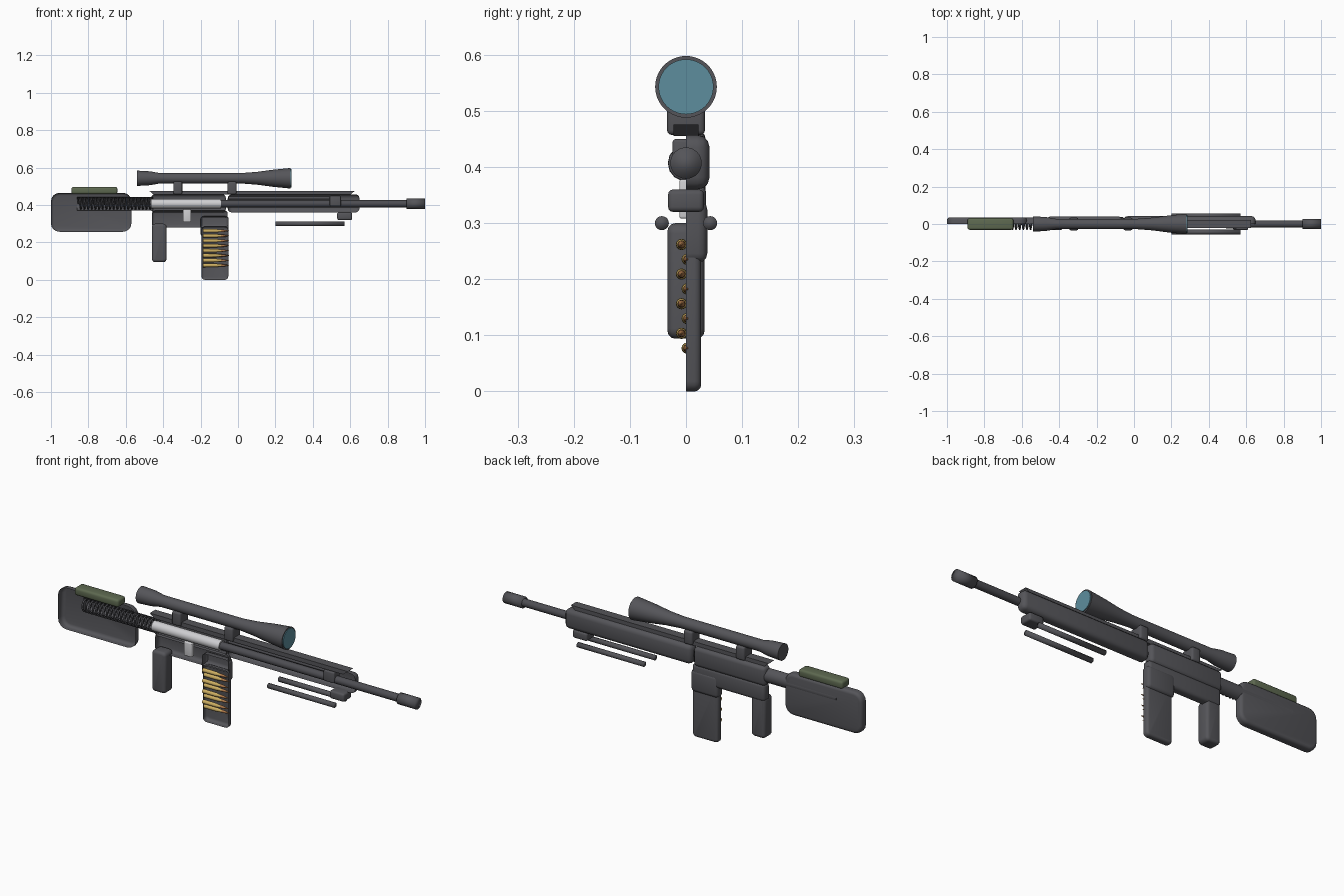
import bpy, bmesh
from math import sin, cos, pi, radians
from mathutils import Matrix

if "Cube" in bpy.data.objects:
    bpy.data.objects.remove(bpy.data.objects["Cube"], do_unlink=True)


def material(name, r, g, b):
    m = bpy.data.materials.new(name)
    m.use_nodes = True
    m.diffuse_color = (r, g, b, 1)
    m.node_tree.nodes["Principled BSDF"].inputs["Base Color"].default_value = (r, g, b, 1)
    return m


GUN = material("gunmetal", 0.09, 0.09, 0.1)
STEEL = material("dark steel", 0.075, 0.075, 0.085)
SILVER = material("bright steel", 0.62, 0.62, 0.64)
GREEN = material("olive pad", 0.11, 0.14, 0.08)
GLASS = material("blue glass", 0.11, 0.27, 0.34)
BRASS = material("brass", 0.6, 0.42, 0.12)
COPPER = material("copper", 0.42, 0.19, 0.07)


def finish(name, bm, mats, angle=40):
    me = bpy.data.meshes.new(name)
    bm.to_mesh(me)
    bm.free()
    ob = bpy.data.objects.new(name, me)
    bpy.context.collection.objects.link(ob)
    for m in mats:
        me.materials.append(m)
    bpy.ops.object.select_all(action='DESELECT')
    bpy.context.view_layer.objects.active = ob
    ob.select_set(True)
    bpy.ops.object.shade_smooth_by_angle(angle=radians(angle))
    return ob


def open_half(bm):
    """Keep only the half behind the section plane, as an open shell."""
    bmesh.ops.bisect_plane(bm, geom=bm.verts[:] + bm.edges[:] + bm.faces[:],
                           plane_co=(0, 0, 0), plane_no=(0, -1, 0), clear_outer=True)


def box(name, x, y, z, mat, bevel=0.01, corner=0, half=False):
    """Rounded box; corner rounds the side outline before the rims are bevelled."""
    bm = bmesh.new()
    bmesh.ops.create_cube(bm, size=1)
    size = [b - a for a, b in (x, y, z)]
    mid = [(a + b) / 2 for a, b in (x, y, z)]
    bmesh.ops.transform(bm, verts=bm.verts,
                        matrix=Matrix.Translation(mid) @ Matrix.Diagonal((*size, 1)))
    if corner:
        along_y = [e for e in bm.edges if abs(e.verts[0].co.y - e.verts[1].co.y) > 1e-4]
        bmesh.ops.bevel(bm, geom=along_y, offset=corner, segments=4, profile=0.5, affect='EDGES')
    sharp = [e for e in bm.edges if e.calc_face_angle(0) > 1]
    bmesh.ops.bevel(bm, geom=sharp, offset=bevel, segments=3, profile=0.5, affect='EDGES')
    if half:
        open_half(bm)
    return finish(name, bm, [mat])


def shell(name, x, depth, z, bevel, corner=0):
    return box(name, x, (-depth, depth), z, GUN, bevel, corner, half=True)


def lathe(name, profile, y, z, mats, sides=32, half=False, angle=40, split=None):
    """Revolve (x, radius) points about an axis along x, with end caps."""
    bm = bmesh.new()
    rings = [[bm.verts.new((px, y + r * cos(2 * pi * i / sides), z + r * sin(2 * pi * i / sides)))
              for i in range(sides)] for px, r in profile]
    for a, b in zip(rings, rings[1:]):
        for i in range(sides):
            j = (i + 1) % sides
            bm.faces.new((a[i], a[j], b[j], b[i]))
    bm.faces.new(rings[0])
    bm.faces.new(rings[-1])
    bmesh.ops.recalc_face_normals(bm, faces=bm.faces)
    if split is not None:
        for f in bm.faces:
            f.material_index = int(f.calc_center_median().x > split)
    if half:
        open_half(bm)
    return finish(name, bm, mats, angle)


AXIS = 0.407  # bore height

# Sectioned housings, open towards the front
shell("stock_shell", (-1, -0.57), 0.035, (0.257, 0.465), 0.015, 0.045)
shell("upper_receiver_shell", (-0.465, -0.065), 0.04, (0.36, 0.457), 0.018)
shell("lower_receiver_shell", (-0.46, -0.055), 0.036, (0.28, 0.37), 0.016)
shell("magazine_well_shell", (-0.2, -0.05), 0.038, (0.23, 0.34), 0.016)
shell("handguard_shell", (-0.055, 0.65), 0.042, (0.36, 0.457), 0.022)
shell("magazine_shell", (-0.195, -0.052), 0.027, (0, 0.285), 0.012, 0.018)
lathe("buffer_tube_shell", [(-0.86, 0.036), (-0.455, 0.036)], 0, AXIS, [GUN], half=True)

# Grip and cheek pad
box("grip", (-0.46, -0.382), (-0.033, 0.033), (0.094, 0.3), GUN, 0.014, 0.018)
box("cheek_pad", (-0.89, -0.645), (-0.031, 0.031), (0.458, 0.497), GREEN, 0.011)

# Recoil spring
curve = bpy.data.curves.new("recoil_spring", 'CURVE')
curve.dimensions = '3D'
curve.bevel_depth = 0.0045
curve.bevel_resolution = 1
turns, steps = 20, 14
total = turns * steps
spline = curve.splines.new('POLY')
spline.points.add(total)
for i, p in enumerate(spline.points):
    a = 2 * pi * i / steps
    p.co = (-0.855 + 0.39 * i / total, 0.028 * cos(a), AXIS + 0.028 * sin(a), 1)
curve.materials.append(STEEL)
spring = bpy.data.objects.new("recoil_spring", curve)
bpy.context.collection.objects.link(spring)
bpy.ops.object.select_all(action='DESELECT')
bpy.context.view_layer.objects.active = spring
spring.select_set(True)
bpy.ops.object.convert(target='MESH')
bpy.ops.object.shade_smooth()

# Bolt, trigger link, barrel and gas system
lathe("bolt", [(-0.465, 0.025), (-0.09, 0.025)], 0, AXIS, [SILVER])
box("trigger_link", (-0.295, -0.25), (-0.012, 0.012), (0.308, 0.378), SILVER, 0.004)
lathe("barrel", [(-0.09, 0.019), (0.92, 0.019)], 0, AXIS, [STEEL])
lathe("muzzle", [(0.9, 0.028), (1, 0.028)], 0, AXIS, [GUN], angle=180)
lathe("gas_tube", [(-0.05, 0.008), (0.52, 0.008)], 0, 0.438, [STEEL], sides=16)
box("gas_block", (0.49, 0.55), (-0.024, 0.024), (0.395, 0.45), GUN, 0.006)

# Top rail with undercut ends
bm = bmesh.new()
outline = [(-0.475, 0.476), (0.625, 0.476), (0.6, 0.455), (-0.45, 0.455)]
face = bm.faces.new([bm.verts.new((px, -0.022, pz)) for px, pz in outline])
ext = bmesh.ops.extrude_face_region(bm, geom=[face])
bmesh.ops.translate(bm, vec=(0, 0.044, 0),
                    verts=[v for v in ext["geom"] if isinstance(v, bmesh.types.BMVert)])
bmesh.ops.recalc_face_normals(bm, faces=bm.faces)
finish("top_rail", bm, [GUN])

# Scope with mounts and lens
SCOPE = 0.543
lathe("scope_body", [(-0.54, 0.041), (-0.47, 0.037), (-0.42, 0.028), (0.02, 0.028),
                     (0.1, 0.034), (0.19, 0.046), (0.282, 0.055)], 0, SCOPE, [GUN], sides=40)
lathe("scope_lens", [(0.28, 0.049), (0.286, 0.049)], 0, SCOPE, [GLASS], sides=40)
for label, px in (("rear", -0.322), ("front", -0.032)):
    box(label + "_scope_mount", (px - 0.024, px + 0.024), (-0.034, 0.034),
        (0.457, 0.525), GUN, 0.009)

# Folded bipod
box("bipod_mount", (0.53, 0.61), (-0.032, 0.032), (0.32, 0.36), GUN, 0.009)
for label, side in (("right", -1), ("left", 1)):
    lathe(label + "_bipod_leg", [(0.2, 0.0125), (0.57, 0.0125)], side * 0.043, 0.3,
          [GUN], sides=20, angle=180)

# Staggered cartridges
for i in range(8):
    lathe("cartridge_%d" % (i + 1),
          [(-0.187, 0.01), (-0.183, 0.01), (-0.115, 0.0095), (-0.102, 0.007), (-0.09, 0.007),
           (-0.075, 0.006), (-0.06, 0.0035), (-0.047, 0.001)],
          (-0.008, 0.002)[i % 2], 0.262 - 0.0264 * i, [BRASS, COPPER], sides=16, split=-0.09)
